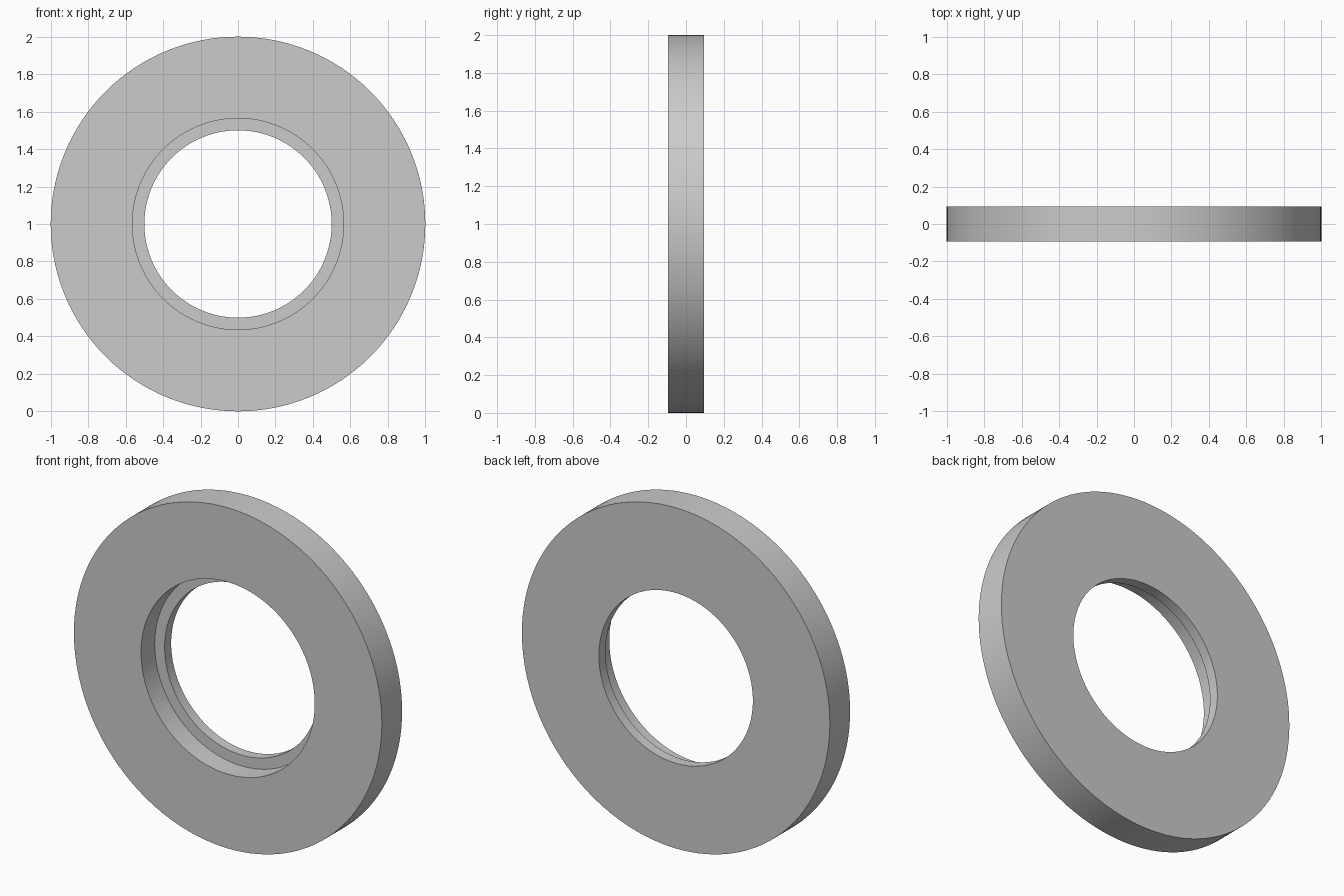
import bpy
import bmesh
import math
from mathutils import Vector

cube = bpy.data.objects.get("Cube")
if cube:
    bpy.data.objects.remove(cube, do_unlink=True)

# Dimensions
OUTER, BORE, RECESS = 1.0, 0.5, 0.564
HALF = 0.094        # half the thickness
LEDGE = 0.033       # y of the step inside the hole
SEGMENTS = 128

# Plain grey material
grey = bpy.data.materials.new("plain_grey")
grey.use_nodes = True
colour = (0.6, 0.6, 0.6, 1)
grey.diffuse_color = colour
grey.node_tree.nodes["Principled BSDF"].inputs["Base Color"].default_value = colour

# Stepped cross-section (radius, y), revolved about the y axis
profile = [(OUTER, -HALF), (OUTER, HALF), (BORE, HALF),
           (BORE, LEDGE), (RECESS, LEDGE), (RECESS, -HALF)]
bm = bmesh.new()
verts = [bm.verts.new((r, y, 0)) for r, y in profile]
edges = [bm.edges.new((verts[i - 1], verts[i])) for i in range(len(verts))]
bmesh.ops.spin(bm, geom=verts + edges, cent=(0, 0, 0), axis=Vector((0, 1, 0)),
               angle=2 * math.pi, steps=SEGMENTS, use_merge=False)
bmesh.ops.remove_doubles(bm, verts=bm.verts[:], dist=0.0001)
bmesh.ops.recalc_face_normals(bm, faces=bm.faces[:])

# Ring with a recessed bore, standing on its rim
mesh = bpy.data.meshes.new("stepped_ring")
bm.to_mesh(mesh)
bm.free()
mesh.materials.append(grey)
ring = bpy.data.objects.new("stepped_ring", mesh)
ring.location.z = OUTER
bpy.context.collection.objects.link(ring)

# Smooth round walls, crisp rims
bpy.ops.object.select_all(action='DESELECT')
ring.select_set(True)
bpy.context.view_layer.objects.active = ring
bpy.ops.object.shade_smooth_by_angle(angle=math.radians(30))
